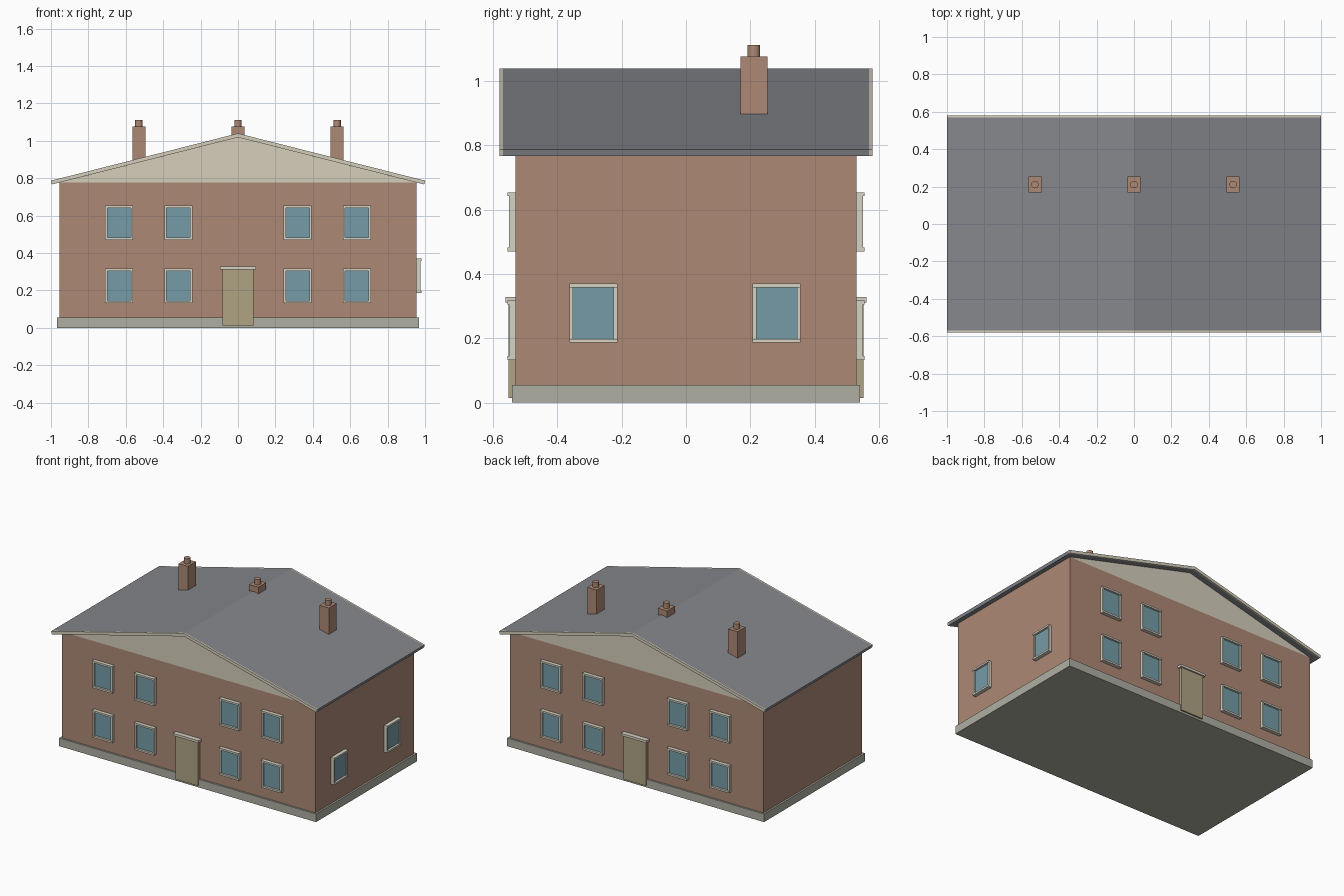
import bpy, bmesh, math
from mathutils import Matrix

if "Cube" in bpy.data.objects:
    bpy.data.objects.remove(bpy.data.objects["Cube"])


def material(name, r, g, b):
    m = bpy.data.materials.new(name)
    m.diffuse_color = (r, g, b, 1)
    m.use_nodes = True
    m.node_tree.nodes["Principled BSDF"].inputs["Base Color"].default_value = m.diffuse_color
    return m


BRICK = material("brick", 0.42, 0.25, 0.18)
STONE = material("stone", 0.43, 0.43, 0.37)
TRIM = material("pale_trim", 0.67, 0.62, 0.50)
SLATE = material("slate", 0.23, 0.24, 0.26)
GLASS = material("glass", 0.18, 0.33, 0.39)
DOOR = material("door_paint", 0.43, 0.37, 0.23)
FRAME = material("frame_paint", 0.67, 0.65, 0.55)


def finish(name, bm, mat, matrix=Matrix()):
    bmesh.ops.recalc_face_normals(bm, faces=bm.faces)
    me = bpy.data.meshes.new(name)
    bm.to_mesh(me)
    bm.free()
    me.materials.append(mat)
    ob = bpy.data.objects.new(name, me)
    ob.matrix_world = matrix
    bpy.context.collection.objects.link(ob)
    return ob


def boxes(name, mat, ranges, matrix=Matrix()):
    """One object from boxes given as (x0, x1, y0, y1, z0, z1)."""
    bm = bmesh.new()
    for x0, x1, y0, y1, z0, z1 in ranges:
        place = Matrix.Translation(((x0 + x1) / 2, (y0 + y1) / 2, (z0 + z1) / 2))
        bmesh.ops.create_cube(bm, size=1, matrix=place @ Matrix.Diagonal((x1 - x0, y1 - y0, z1 - z0, 1)))
    return finish(name, bm, mat, matrix)


def prism(name, mat, profile, y0, y1):
    """Extrude an (x, z) profile along y."""
    bm = bmesh.new()
    face = bm.faces.new([bm.verts.new((x, y0, z)) for x, z in profile])
    new = bmesh.ops.extrude_face_region(bm, geom=[face])["geom"]
    verts = [v for v in new if isinstance(v, bmesh.types.BMVert)]
    bmesh.ops.translate(bm, verts=verts, vec=(0, y1 - y0, 0))
    return finish(name, bm, mat)


def window(matrix):
    """Window on the local plane y = 0, facing -y, centred at the origin."""
    w, h, t = 0.075, 0.092, 0.012
    boxes("window_frame", FRAME, [
        (-w, -w + t, -0.02, 0.005, -h + t, h - t), (w - t, w, -0.02, 0.005, -h + t, h - t),
        (-w, w, -0.025, 0.005, h - t, h), (-w, w, -0.025, 0.005, -h, -h + t)], matrix)
    boxes("window_glass", GLASS, [(-w + t, w - t, -0.011, 0.005, -h + t, h - t)], matrix)


# plinth, walls and gables
boxes("plinth", STONE, [(-0.967, 0.967, -0.542, 0.542, 0, 0.055)])
boxes("walls", BRICK, [(-0.955, 0.955, -0.53, 0.53, 0.05, 0.777)])
prism("gables", TRIM, [(-0.955, 0.777), (0.955, 0.777), (0, 1.019)], -0.53, 0.53)

# roof slab with pale bargeboards at both ends
roof = [(-1, 0.787), (0, 1.04), (1, 0.787), (0.995, 0.767), (0, 1.019), (-0.995, 0.767)]
prism("roof", SLATE, roof, -0.57, 0.57)
prism("front_bargeboard", TRIM, roof, -0.58, -0.57)
prism("back_bargeboard", TRIM, roof, 0.57, 0.58)

# front and back facades
for angle in (0, math.pi):
    turn = Matrix.Rotation(angle, 4, 'Z')
    for x in (-0.636, -0.319, 0.319, 0.636):
        for z in (0.225, 0.562):
            window(turn @ Matrix.Translation((x, -0.53, z)))
    boxes("door", DOOR, [(-0.084, 0.084, -0.552, -0.525, 0.014, 0.314)], turn)
    boxes("door_canopy", FRAME, [(-0.097, 0.097, -0.562, -0.525, 0.312, 0.328)], turn)

# right side windows
for y in (-0.288, 0.282):
    window(Matrix.Translation((0.955, y, 0.278)) @ Matrix.Rotation(math.pi / 2, 4, 'Z'))

# chimneys with round pots
for x, base in ((-0.53, 0.89), (0, 1.02), (0.53, 0.89)):
    boxes("chimney", BRICK, [(x - 0.035, x + 0.035, 0.169, 0.253, base, 1.077)])
    bm = bmesh.new()
    bmesh.ops.create_cone(bm, cap_ends=True, segments=24, radius1=0.02, radius2=0.02, depth=0.036,
                          matrix=Matrix.Translation((x, 0.211, 1.094)))
    pot = finish("chimney_pot", bm, BRICK)
    bpy.ops.object.select_all(action='DESELECT')
    pot.select_set(True)
    bpy.context.view_layer.objects.active = pot
    bpy.ops.object.shade_smooth_by_angle()
